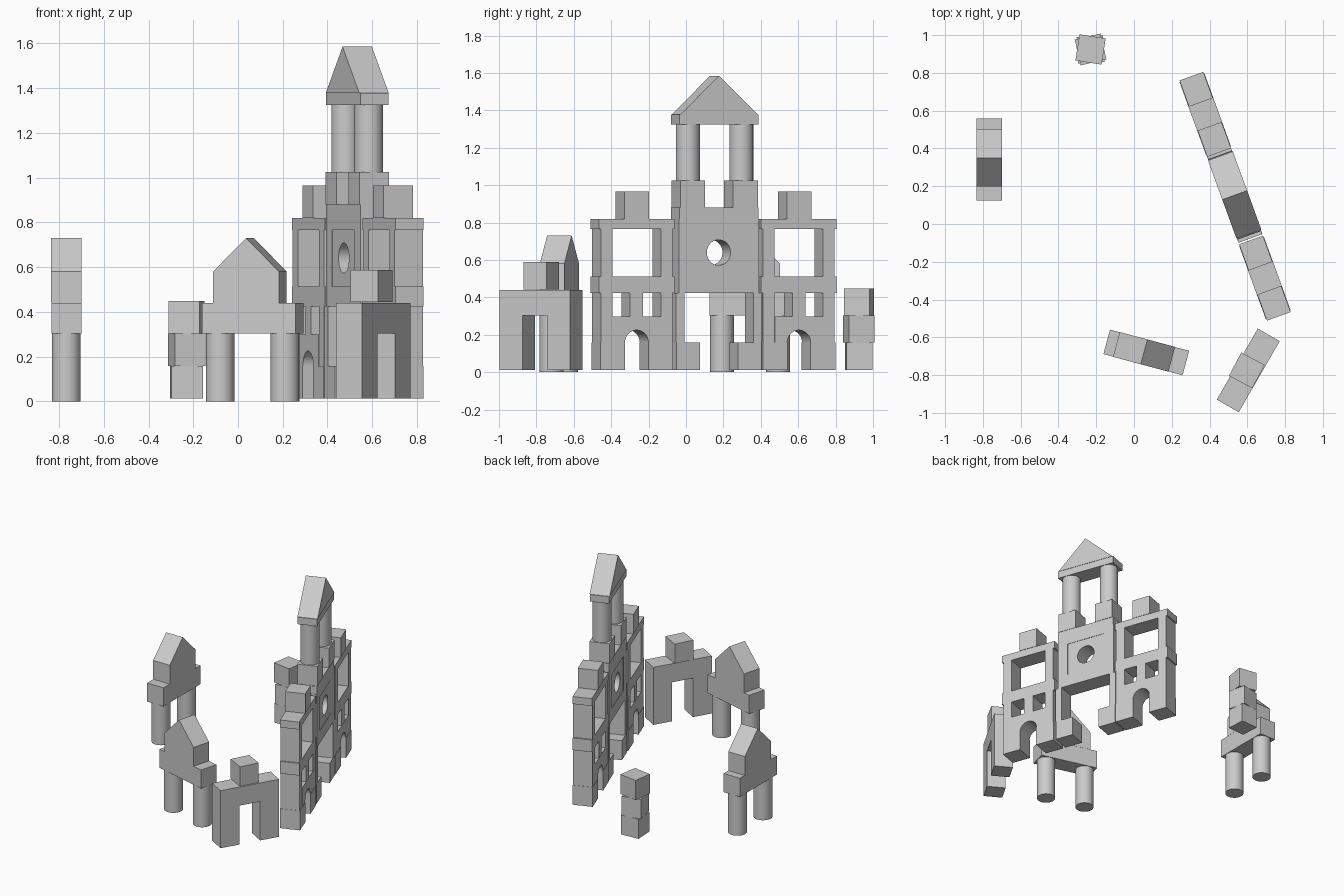
import bpy, bmesh, math
from mathutils import Matrix

if "Cube" in bpy.data.objects:
    bpy.data.objects.remove(bpy.data.objects["Cube"])


def frame(x, y, deg):
    return Matrix.Translation((x, y, 0)) @ Matrix.Rotation(math.radians(deg), 4, 'Z')


def finish(name, bm, mat):
    bmesh.ops.recalc_face_normals(bm, faces=bm.faces[:])
    me = bpy.data.meshes.new(name)
    bm.to_mesh(me)
    bm.free()
    ob = bpy.data.objects.new(name, me)
    bpy.context.collection.objects.link(ob)
    ob.matrix_world = mat
    return ob


def box(name, f, u0, u1, z0, z1, d=0.134):
    bm = bmesh.new()
    bmesh.ops.create_cube(bm, size=1)
    bmesh.ops.scale(bm, vec=(u1 - u0, d, z1 - z0), verts=bm.verts[:])
    return finish(name, bm, f @ Matrix.Translation(((u0 + u1) / 2, 0, (z0 + z1) / 2)))


def cylinder(name, f, u, z0, z1, r=0.064):
    bm = bmesh.new()
    bmesh.ops.create_cone(bm, cap_ends=True, segments=40, radius1=r, radius2=r, depth=z1 - z0)
    for p in bm.faces:
        p.smooth = len(p.verts) == 4
    for e in bm.edges:
        e.smooth = all(len(p.verts) == 4 for p in e.link_faces)
    return finish(name, bm, f @ Matrix.Translation((u, 0, (z0 + z1) / 2)))


def prism(name, f, pts, d=0.136):
    # extrude a (u, z) outline through the depth
    bm = bmesh.new()
    face = bm.faces.new([bm.verts.new((u, -d / 2, z)) for u, z in pts])
    ext = bmesh.ops.extrude_face_region(bm, geom=[face])
    verts = [v for v in ext['geom'] if isinstance(v, bmesh.types.BMVert)]
    bmesh.ops.translate(bm, vec=(0, d, 0), verts=verts)
    return finish(name, bm, f)


def cube(name, f, u, z, s=0.14):
    return box(name, f, u - s / 2, u + s / 2, z, z + 0.145, s)


def house(name, f, u):
    prism(name, f, [(u - .152, .44), (u + .152, .44), (u + .152, .58), (u, .73), (u - .152, .58)])


# --- castle facade ---
F = frame(.533, .153, -70)
for side, s, c in (("left", -1, -.455), ("right", 1, .468)):
    # lower arch on two cubes
    cube(side + "_arch_foot_outer", F, c + s * .136, .013)
    cube(side + "_arch_foot_inner", F, c - s * .136, .013)
    r = .067
    arc = [(c + r * math.cos(math.pi * i / 24), .158 + r * math.sin(math.pi * i / 24)) for i in range(25)]
    prism(side + "_arch", F, [(c + .137, .158)] + arc + [(c - .137, .158), (c - .137, .298), (c + .137, .298)])
    box(side + "_arch_post", F, c - .037, c + .037, .298, .423)
    # outer frame posts and lintels
    for nm, k in (("outer", s), ("inner", -s)):
        m = c + k * .171
        box(f"{side}_lower_post_{nm}", F, m - .033, m + .033, .158, .423)
        box(f"{side}_upper_post_{nm}", F, m - .033, m + .033, .513, .765)
    box(side + "_middle_lintel", F, c - .215, c + .215, .423, .513)
    box(side + "_top_lintel", F, c - .215, c + .215, .765, .82)
    cube(side + "_battlement", F, c, .82)
    # doorway and tower parts
    cube(side + "_door_foot", F, s * .175, .013, .135)
    box(side + "_door_post", F, s * .22 - .024, s * .22 + .024, .158, .423)
    box(side + "_window_post", F, s * .187 - .04, s * .187 + .04, .513, .765)
    cube(side + "_tower_cube", F, s * .15, .88)
    cylinder(side + "_tower_column", F, s * .152, 1.022, 1.325)

box("door_lintel", F, -.227, .227, .423, .513)
panel = box("round_window_panel", F, -.147, .147, .513, .765, .128)
cut = cylinder("window_cutter", F, 0, -.2, .2, .068)
cut.matrix_world = F @ Matrix.Translation((0, 0, .64)) @ Matrix.Rotation(math.pi / 2, 4, 'X')
cut.hide_render = True
cut.hide_set(True)
mod = panel.modifiers.new("hole", 'BOOLEAN')
mod.operation = 'DIFFERENCE'
mod.solver = 'EXACT'
mod.object = cut
box("tower_base_slab", F, -.227, .227, .765, .82)
box("tower_upper_slab", F, -.225, .225, .82, .88)
box("tower_cap_slab", F, -.225, .225, 1.325, 1.377)
prism("tower_roof", F, [(-.22, 1.377), (.22, 1.377), (0, 1.585)], .14)

# --- two gatehouses on round columns ---
for nm, f, u in (("west", frame(-.767, .342, 90), .008), ("front", frame(.065, -.68, -15), -.012)):
    for i, k in enumerate((-.15, .15)):
        cylinder(f"{nm}_gate_column_{i}", f, k, 0, .302)
    box(nm + "_gate_beam", f, -.217, .217, .302, .44)
    house(nm + "_gate_house", f, u)

# --- square-legged gate ---
G = frame(.605, -.775, 60)
box("corner_gate_leg_a", G, -.217, -.077, .013, .302)
box("corner_gate_leg_b", G, .077, .217, .013, .302)
box("corner_gate_beam", G, -.217, .217, .302, .44)
cube("corner_gate_cube", frame(.597, -.775, 62), 0, .443)

# --- twisted cube stack ---
for i, a in enumerate((3, 13, -9)):
    cube(f"stack_cube_{i}", frame(-.23, .924, a), 0, .013 + .145 * i)
